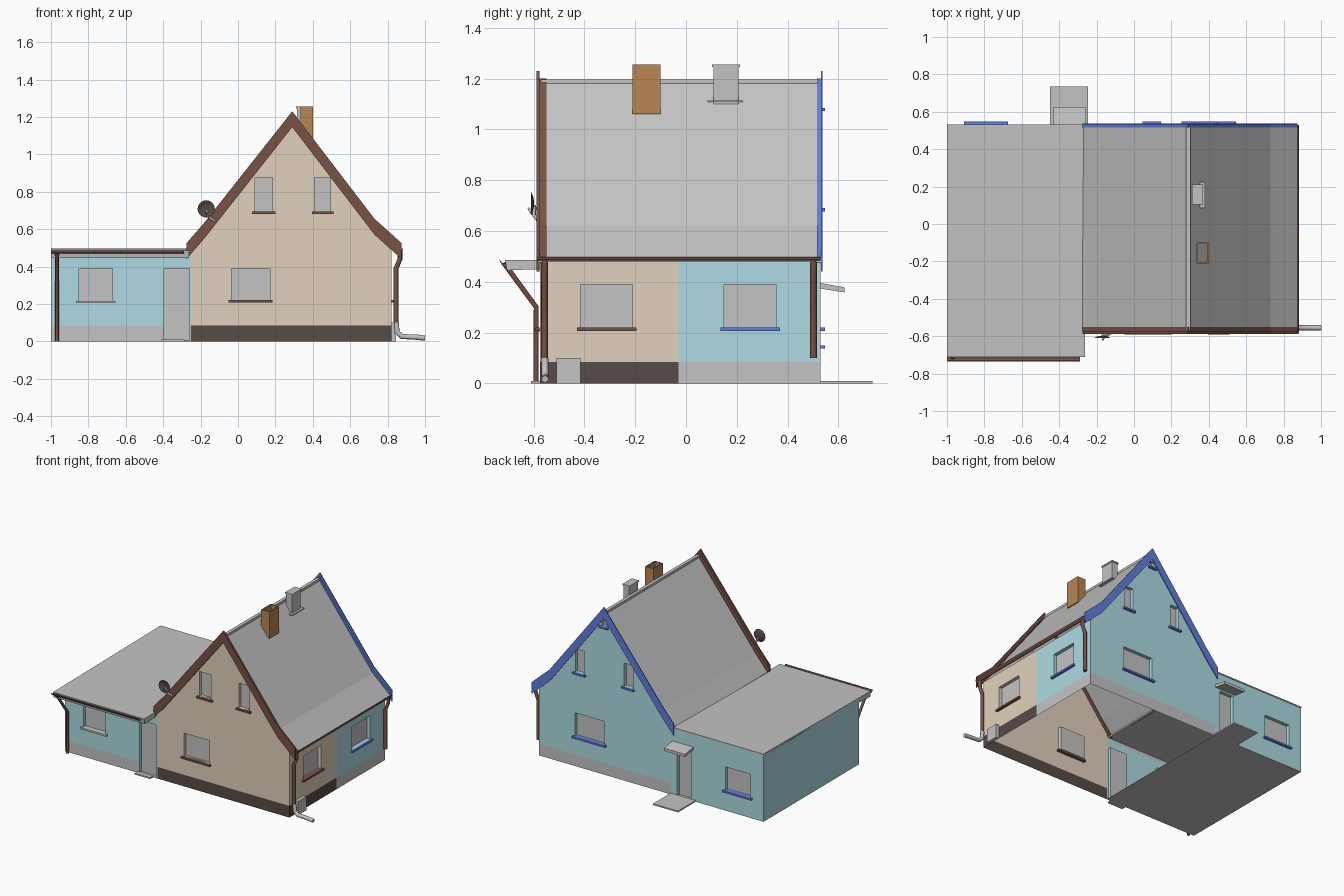
import bpy, bmesh, math
from mathutils import Vector

if "Cube" in bpy.data.objects:
    bpy.data.objects.remove(bpy.data.objects["Cube"])

COLORS = {
    "grey": (0.55, 0.55, 0.55), "teal": (0.42, 0.71, 0.77), "beige": (0.75, 0.64, 0.51),
    "dark_brown": (0.095, 0.07, 0.063), "red_brown": (0.185, 0.085, 0.062),
    "blue": (0.12, 0.21, 0.72), "orange_brown": (0.48, 0.24, 0.087),
}
NAMES = list(COLORS)
MATS = []
for n, c in COLORS.items():
    m = bpy.data.materials.new(n)
    m.diffuse_color = (*c, 1)
    m.use_nodes = True
    m.node_tree.nodes["Principled BSDF"].inputs["Base Color"].default_value = m.diffuse_color
    MATS.append(m)


def finish(name, bm, mat=None):
    me = bpy.data.meshes.new(name)
    bm.to_mesh(me)
    bm.free()
    for m in (MATS if mat is None else [MATS[NAMES.index(mat)]]):
        me.materials.append(m)
    ob = bpy.data.objects.new(name, me)
    bpy.context.collection.objects.link(ob)
    return ob


def extrude(name, pts, axis, a, b, mat):
    """Extrude a closed 2D profile along x (profile y,z), y (x,z) or z (x,y)."""
    bm = bmesh.new()
    put = {"x": lambda p, t: (t, p[0], p[1]), "y": lambda p, t: (p[0], t, p[1]),
           "z": lambda p, t: (p[0], p[1], t)}[axis]
    lo = [bm.verts.new(put(p, a)) for p in pts]
    hi = [bm.verts.new(put(p, b)) for p in pts]
    bm.faces.new(lo)
    bm.faces.new(hi)
    for i in range(len(pts)):
        j = (i + 1) % len(pts)
        bm.faces.new((lo[i], lo[j], hi[j], hi[i]))
    bmesh.ops.recalc_face_normals(bm, faces=bm.faces)
    return finish(name, bm, mat)


def box(name, x0, x1, y0, y1, z0, z1, mat):
    return extrude(name, [(x0, y0), (x1, y0), (x1, y1), (x0, y1)], "z", z0, z1, mat)


def pipe(name, pts, r, mat):
    cu = bpy.data.curves.new(name, "CURVE")
    cu.dimensions = "3D"
    cu.bevel_depth, cu.bevel_resolution, cu.use_fill_caps = r, 2, True
    sp = cu.splines.new("POLY")
    sp.points.add(len(pts) - 1)
    for p, q in zip(sp.points, pts):
        p.co = (*q, 1)
    cu.materials.append(MATS[NAMES.index(mat)])
    ob = bpy.data.objects.new(name, cu)
    bpy.context.collection.objects.link(ob)


def wall(name, origin, axis, inward, u_rng, top, holes, rule, breaks=(), gable=False, depth=0.025):
    """Sheet wall; holes are (u0, u1, v0, v1, sill colour) recessed as grey panes with sills."""
    O, U, I, Z = Vector(origin), Vector(axis), Vector(inward), Vector((0, 0, 1))
    us = sorted({*u_rng, *breaks, *(h[i] for h in holes for i in (0, 1))})
    vs = sorted({0, 0.085, top, *(h[i] for h in holes for i in (2, 3))})
    bm = bmesh.new()

    def quad(pts, facing, mat):
        f = bm.faces.new([bm.verts.new(p) for p in pts])
        f.normal_update()
        if f.normal.dot(facing) < 0:
            f.normal_flip()
        f.material_index = NAMES.index(mat)

    def rect(u0, u1, v0, v1, d):
        return [O + U * u + Z * v + I * d for u, v in ((u0, v0), (u1, v0), (u1, v1), (u0, v1))]

    for u0, u1 in zip(us, us[1:]):
        for v0, v1 in zip(vs, vs[1:]):
            cu, cv = (u0 + u1) / 2, (v0 + v1) / 2
            if not any(h[0] < cu < h[1] and h[2] < cv < h[3] for h in holes):
                quad(rect(u0, u1, v0, v1, 0), -I, rule(cu, cv))
    for u0, u1, v0, v1, sill in holes:
        a, b = rect(u0, u1, v0, v1, 0), rect(u0, u1, v0, v1, depth)
        quad(b, -I, "grey")
        mid = sum(a + b, Vector()) / 8
        for i in range(4):
            j = (i + 1) % 4
            q = [a[i], a[j], b[j], b[i]]
            quad(q, mid - sum(q, Vector()) / 4, rule((u0 + u1) / 2, (v0 + v1) / 2))
        if sill:
            p, q = O + U * (u0 - .015) - I * .017, O + U * (u1 + .015) + I * .02
            box(name + "_sill", min(p.x, q.x), max(p.x, q.x), min(p.y, q.y), max(p.y, q.y),
                v0 - 0.013, v0, sill)
    bmesh.ops.remove_doubles(bm, verts=bm.verts, dist=1e-5)
    if gable:
        for nx in (1.307, -1.266):
            bmesh.ops.bisect_plane(bm, geom=bm.verts[:] + bm.edges[:] + bm.faces[:],
                                   plane_co=(0.29, 0, 1.18), plane_no=(nx, 0, 1), clear_outer=True)
    return finish(name, bm)


FRONT, BACK = -0.575, 0.53
# Walls with windows and doors
wall("house_front_wall", (0, FRONT, 0), (1, 0, 0), (0, 1, 0), (-0.25, 0.82), 1.2,
     [(-0.035, 0.17, 0.22, 0.39, "red_brown"), (0.09, 0.185, 0.695, 0.875, "red_brown"),
      (0.41, 0.495, 0.695, 0.875, "red_brown")],
     lambda u, v: "dark_brown" if v < 0.085 else "beige", gable=True)
wall("house_back_wall", (0, BACK, 0), (1, 0, 0), (0, -1, 0), (-0.25, 0.82), 1.2,
     [(0.29, 0.53, 0.22, 0.39, "blue"), (0.455, 0.525, 0.69, 0.86, "blue"),
      (0.06, 0.13, 0.69, 0.86, "blue"), (0.27, 0.31, 1.085, 1.13, "blue")],
     lambda u, v: "grey" if v < 0.085 else "teal", gable=True)
wall("house_right_wall", (0.82, 0, 0), (0, 1, 0), (-1, 0, 0), (FRONT, BACK), 0.5,
     [(-0.415, -0.21, 0.22, 0.39, "red_brown"), (0.15, 0.355, 0.22, 0.39, "blue")],
     lambda u, v: ("dark_brown" if v < 0.085 else "beige") if u < -0.03
     else ("grey" if v < 0.085 else "teal"), breaks=(-0.03,))
wall("extension_front_wall", (0, FRONT, 0), (1, 0, 0), (0, 1, 0), (-1, -0.25), 0.478,
     [(-0.85, -0.67, 0.217, 0.39, "grey"), (-0.395, -0.26, 0, 0.39, None)],
     lambda u, v: "grey" if v < 0.085 else "teal")
wall("extension_back_wall", (0, BACK, 0), (1, 0, 0), (0, -1, 0), (-1, -0.25), 0.49,
     [(-0.895, -0.69, 0.15, 0.32, "blue"), (-0.41, -0.3, 0, 0.36, None)], lambda u, v: "teal")
wall("extension_left_wall", (-1, 0, 0), (0, 1, 0), (1, 0, 0), (FRONT, BACK), 0.482, [],
     lambda u, v: "teal")
box("extension_floor", -1, -0.25, FRONT, BACK, 0, 0.004, "grey")

# Roofs
LINE = [(-0.275, 0.49), (-0.18, 0.6), (0.29, 1.195), (0.73, 0.62), (0.875, 0.49)]


def band(up, down):
    return [(x, z + up) for x, z in LINE] + [(x, z + down) for x, z in reversed(LINE)]


extrude("house_roof", band(0, -0.012), "y", -0.58, 0.532, "grey")
box("ridge_cap", 0.278, 0.302, -0.57, 0.52, 1.18, 1.197, "grey")
extrude("extension_roof", [(-0.712, 0.485), (0.533, 0.497), (0.533, 0.488), (FRONT, 0.476),
                           (FRONT, 0.45), (-0.705, 0.445)], "x", -1, -0.262, "grey")

# Gable boards: a thin face board and a strip over the roof edge
for side, y0, y1, s0, s1, mat in (("front", -0.588, -0.576, -0.58, -0.55, "red_brown"),
                                  ("back", 0.531, 0.538, 0.515, 0.532, "blue")):
    extrude(side + "_gable_board", band(0.035, -0.05), "y", y0, y1, mat)
    extrude(side + "_gable_strip", band(0.006, -0.016), "y", s0, s1, mat)


# Half-round gutters
def gutter(c, z, r):
    arc = [(math.pi + math.pi * i / 6) for i in range(7)]
    return ([(c + r * math.cos(a), z + r * math.sin(a)) for a in arc]
            + [(c + r * .8 * math.cos(a), z + r * .8 * math.sin(a)) for a in reversed(arc)])


extrude("house_gutter", gutter(0.866, 0.498, 0.017), "y", -0.585, 0.53, "red_brown")
extrude("extension_gutter", gutter(-0.718, 0.485, 0.016), "x", -1, -0.29, "red_brown")

# Downpipes and drain
for name, y in (("front_downpipe", -0.557), ("back_downpipe", 0.502)):
    pipe(name, [(0.866, y, 0.49), (0.866, y, 0.44), (0.845, y, 0.39), (0.845, y, 0.1)],
         0.013, "red_brown")
pipe("extension_downpipe", [(-0.968, -0.718, 0.475), (-0.968, -0.59, 0.3), (-0.968, -0.59, 0.0)],
     0.01, "red_brown")
pipe("drain_pipe", [(0.847, -0.555, 0.1), (0.85, -0.555, 0.05), (0.875, -0.555, 0.026),
                    (0.96, -0.555, 0.022), (1.0, -0.555, 0.017)], 0.014, "grey")
box("cellar_box", 0.82, 0.845, -0.51, -0.415, 0, 0.1, "grey")


# Chimneys
def open_stack(name, x0, x1, y0, y1, z0, z1, t, mat):
    for i, b in enumerate(((x0, x1, y0, y0 + t), (x0, x1, y1 - t, y1),
                           (x0, x0 + t, y0 + t, y1 - t), (x1 - t, x1, y0 + t, y1 - t))):
        box(f"{name}_side_{i + 1}", *b, z0, z1, mat)


open_stack("brick_chimney", 0.335, 0.402, -0.21, -0.1, 1.06, 1.255, 0.008, "orange_brown")
box("grey_chimney", 0.315, 0.363, 0.108, 0.207, 1.1, 1.245, "grey")
box("grey_chimney_cap", 0.31, 0.368, 0.103, 0.212, 1.245, 1.255, "grey")
box("chimney_flashing", 0.33, 0.38, 0.085, 0.225, 1.107, 1.113, "grey")

# Back entrance
extrude("back_door_canopy", [(0.53, 0.395), (0.625, 0.378), (0.625, 0.358), (0.53, 0.373)],
        "x", -0.43, -0.26, "grey")
box("back_door_pad", -0.45, -0.247, 0.53, 0.735, 0, 0.01, "grey")
box("front_door_step", -0.41, -0.285, -0.61, FRONT, 0, 0.01, "grey")

# Satellite dish
bm = bmesh.new()
rings = [[bm.verts.new((-0.17 + r * math.cos(a), y, 0.708 + r * math.sin(a)))
          for a in (i * math.tau / 20 for i in range(20))]
         for r, y in ((0.046, -0.61), (0.028, -0.602), (0.01, -0.598))]
for p, q in zip(rings, rings[1:]):
    for i in range(20):
        bm.faces.new((p[i], p[(i + 1) % 20], q[(i + 1) % 20], q[i]))
bm.faces.new(rings[-1])
bmesh.ops.recalc_face_normals(bm, faces=bm.faces)
finish("satellite_dish", bm, "dark_brown")
pipe("dish_arm", [(-0.17, -0.598, 0.7), (-0.15, -0.598, 0.66), (-0.125, -0.585, 0.645)], 0.007, "grey")
pipe("dish_receiver", [(-0.16, -0.605, 0.665), (-0.168, -0.62, 0.69)], 0.005, "grey")
